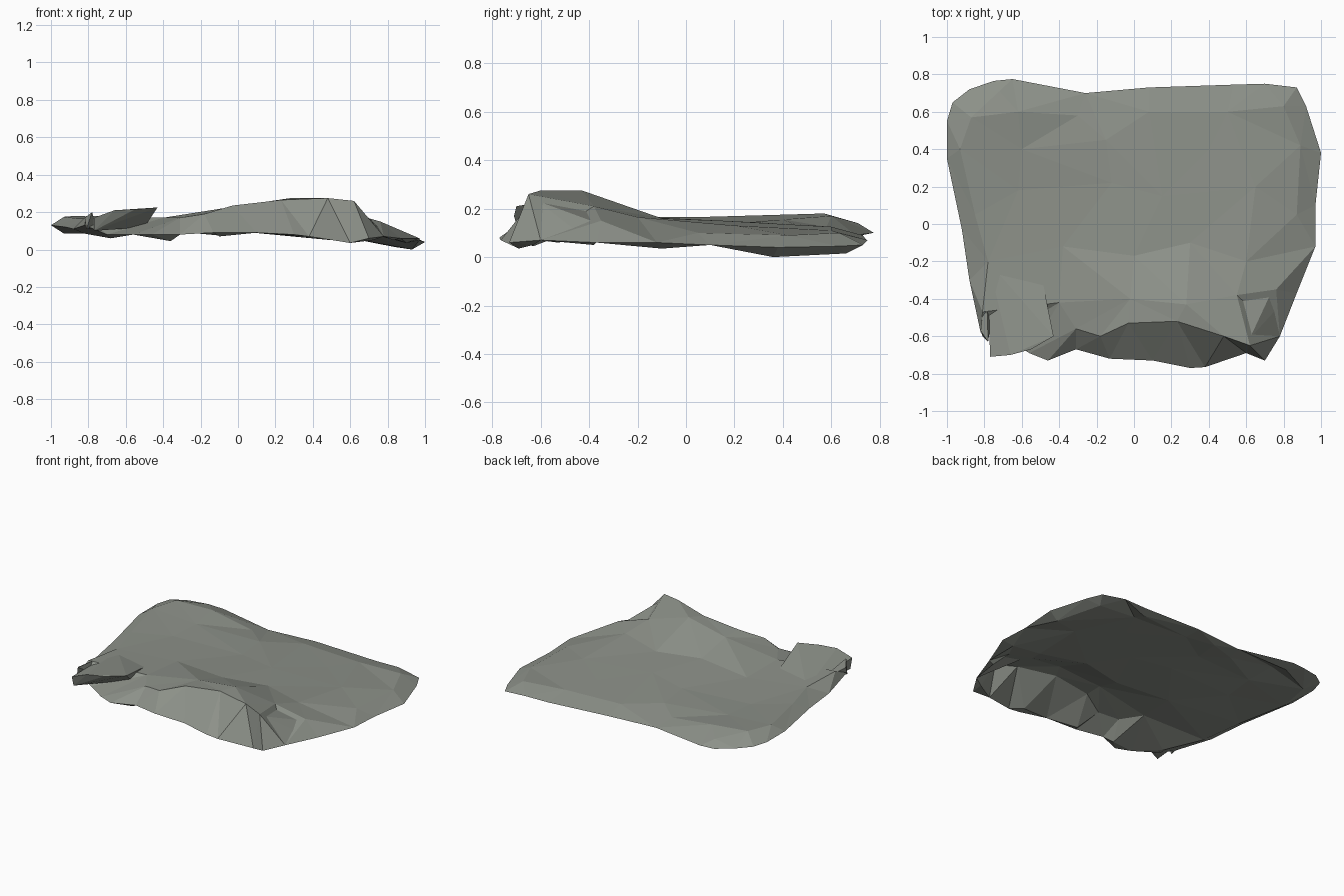
import bpy
import bmesh
from mathutils import Vector
from mathutils.geometry import delaunay_2d_cdt

default_cube = bpy.data.objects.get("Cube")
if default_cube:
    bpy.data.objects.remove(default_cube, do_unlink=True)

# Single stone colour
stone = bpy.data.materials.new("grey green stone")
stone.use_nodes = True
colour = (0.265, 0.283, 0.25, 1)
stone.diffuse_color = colour
principled = next(n for n in stone.node_tree.nodes if n.type == "BSDF_PRINCIPLED")
principled.inputs["Base Color"].default_value = colour
principled.inputs["Roughness"].default_value = 0.9


def add_object(name, bm):
    """Turn a bmesh into a flat shaded stone object."""
    bmesh.ops.recalc_face_normals(bm, faces=bm.faces)
    mesh = bpy.data.meshes.new(name)
    bm.to_mesh(mesh)
    bm.free()
    mesh.materials.append(stone)
    mesh.polygons.foreach_set("use_smooth", [False] * len(mesh.polygons))
    obj = bpy.data.objects.new(name, mesh)
    bpy.context.collection.objects.link(obj)
    return obj


def add_faceted_sheet(bm, rim_verts, peaks):
    """Stretch a triangulated skin from the rim over the given peaks."""
    verts = rim_verts + [bm.verts.new(p) for p in peaks]
    flat_points = [Vector(v.co[:2]) for v in verts]
    outline = [list(range(len(rim_verts)))]
    result = delaunay_2d_cdt(flat_points, [], outline, 1, 0.00001)
    triangles, sources = result[2], result[3]
    for triangle in triangles:
        corners = [verts[sources[i][0]] for i in triangle]
        if bm.faces.get(corners) is None:
            bm.faces.new(corners)


def shifted(points, back, down):
    """Copy points towards the back and downwards."""
    return [(x, y + back, z - down) for x, y, z in points]


def add_hull(name, points):
    """Wrap a chipped block of stone around a few corner points."""
    bm = bmesh.new()
    for p in points:
        bm.verts.new(p)
    hull = bmesh.ops.convex_hull(bm, input=bm.verts[:])
    loose = [g for g in hull["geom_interior"] if isinstance(g, bmesh.types.BMVert)]
    bmesh.ops.delete(bm, geom=loose, context="VERTS")
    return add_object(name, bm)


# Slab rim, counter-clockwise from the front corner
rim = [
    (-.82, -.58, .13), (-.7, -.6, .08), (-.56, -.69, .08), (-.46, -.73, .08),
    (-.31, -.67, .08), (-.13, -.72, .09), (.1, -.73, .09), (.3, -.77, .08),
    (.38, -.765, .07), (.6, -.69, .035), (.7, -.73, .06), (.78, -.6, .07),
    (.87, -.37, .06), (.97, -.12, .06), (.97, .1, .05), (1, .38, .04),
    (.92, .63, .045), (.87, .73, .05), (.7, .75, .07), (.53, .745, .07),
    (.08, .73, .09), (-.26, .7, .09), (-.65, .775, .1), (-.75, .765, .1),
    (-.88, .72, .12), (-.97, .65, .13), (-1, .55, .13), (-1, .35, .13),
    (-.92, -.03, .12), (-.88, -.3, .11),
]

# Ridge behind the front face, then the broad sunken back
front_crest = [
    (-.31, -.56, .17), (-.18, -.6, .19), (-.03, -.53, .235), (.23, -.52, .265),
    (.48, -.6, .275), (.62, -.65, .26), (.28, -.43, .275), (.55, -.38, .21),
    (-.02, -.4, .23), (.76, -.35, .15), (-.4, -.42, .17),
]
back_hollows = [
    (0, -.17, .165), (.6, -.2, .165), (.3, -.1, .16), (.15, .15, .15),
    (-.12, .22, .14), (-.15, .45, .135), (.65, .2, .13), (.4, .4, .125),
    (.5, .6, .11), (.08, .6, .125), (-.3, .58, .125), (-.62, .6, .17),
    (-.62, .18, .15), (-.38, -.12, .155), (-.6, .4, .155),
]

# Worn shoulders just inside the rim, upper side only
shoulders = [
    (-.81, -.47, .18), (-.78, -.2, .165), (-.85, .05, .165), (-.93, .4, .175),
    (-.87, .57, .18), (-.72, .71, .14), (.8, .63, .1), (.89, .42, .09),
    (.87, .05, .1),
]

# Lower lip that curls under the rim, framing the hollow underside
lip = [
    (-.68, -.53, .06), (-.36, -.63, .045), (-.1, -.67, .07), (.3, -.71, .075),
    (.72, -.63, .05), (.83, -.38, .05), (.9, -.1, .035), (.93, .36, 0),
    (.83, .66, .015), (.5, .69, .05), (-.1, .66, .075), (-.65, .7, .085),
    (-.9, .57, .095), (-.93, .35, .085), (-.86, 0, .085), (-.82, -.3, .085),
]

# Main slab, a thin shell whose underside follows the top
slab = bmesh.new()
rim_verts = [slab.verts.new(p) for p in rim]
underside = shifted(front_crest, .04, .03) + shifted(back_hollows, 0, .03)
add_faceted_sheet(slab, rim_verts, front_crest + back_hollows + shoulders)
add_faceted_sheet(slab, rim_verts, underside + lip)
add_object("rock_slab", slab)

# Overhanging split block at the front corner
add_hull("split_corner_block", [
    (-.78, -.2, .155), (-.5, -.25, .15), (-.43, -.6, .225), (-.55, -.67, .215),
    (-.66, -.7, .21), (-.77, -.71, .17), (-.77, -.69, .1), (-.74, -.35, .11),
    (-.5, -.45, .12),
])

# Thin splinter beside the block
add_hull("corner_splinter", [
    (-.79, -.3, .16), (-.82, -.57, .17), (-.78, -.63, .2), (-.81, -.6, .11),
    (-.76, -.5, .12),
])
